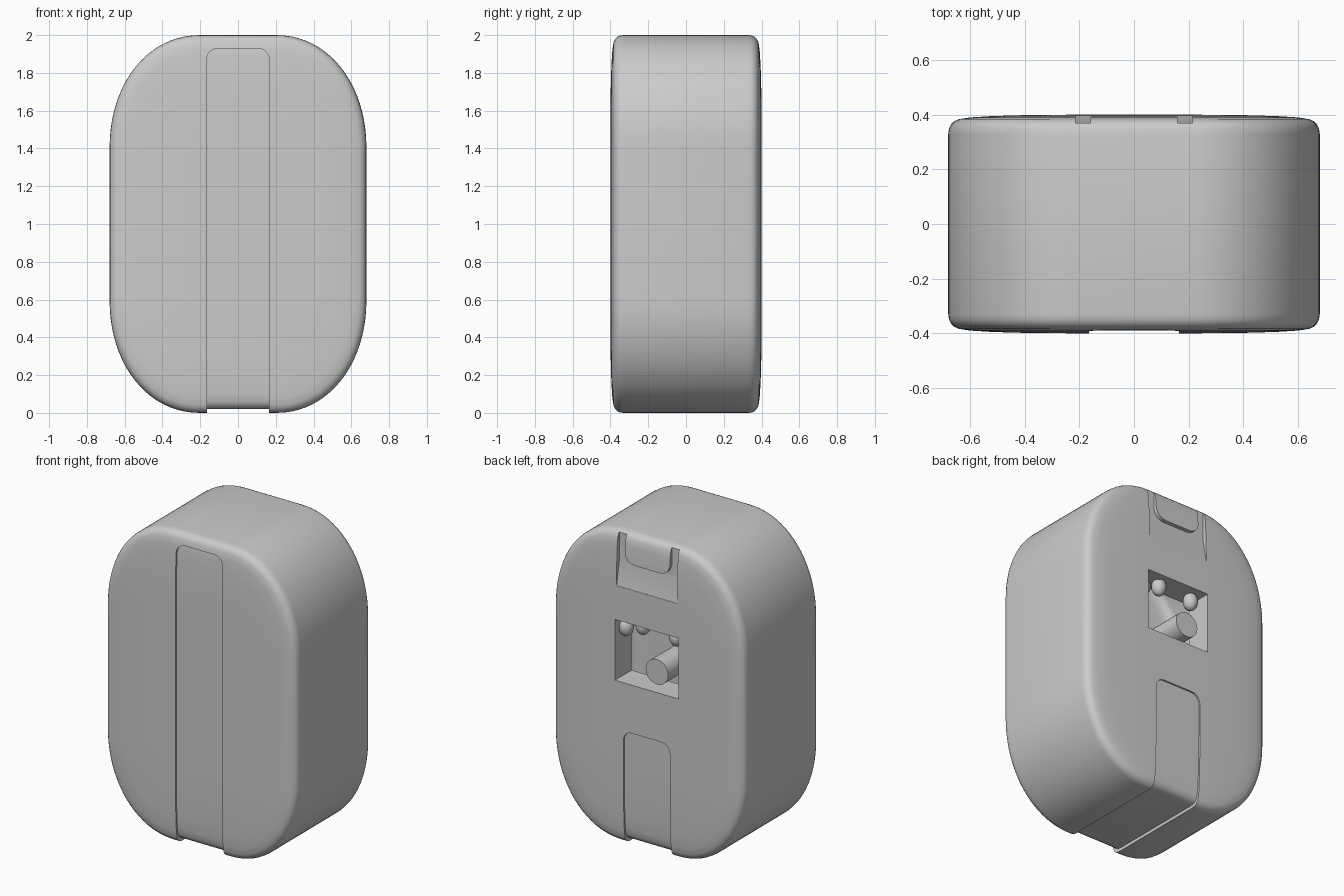
import bpy, bmesh, math

if "Cube" in bpy.data.objects:
    bpy.data.objects.remove(bpy.data.objects["Cube"])

COLL = bpy.context.scene.collection
# (inset from outline, y) from side wall to crowned face
EDGE = [(0, .33), (.003, .35), (.01, .364), (.022, .376), (.04, .384),
        (.08, .390), (.16, .395), (.3, .399), (.42, .400)]


def finish(bm, name):
    bmesh.ops.recalc_face_normals(bm, faces=bm.faces)
    me = bpy.data.meshes.new(name)
    bm.to_mesh(me)
    bm.free()
    ob = bpy.data.objects.new(name, me)
    COLL.objects.link(ob)
    return ob


def outline(inset, seg=20):
    """Soft rounded rectangle in x-z, centred on z = 1."""
    cx, cz = .20, .40
    rx, rz = .48, .60
    if inset > .4:
        cx, cz = .16, .38
    pts = []
    for q in range(4):
        sx, sz = ((1, 1), (-1, 1), (-1, -1), (1, -1))[q]
        for k in range(seg + 1):
            t = math.pi / 2 * (k / seg if q % 2 == 0 else 1 - k / seg)
            c, s = max(0, math.cos(t)) ** .96, max(0, math.sin(t)) ** .96
            pts.append((sx * (cx + (rx - inset) * c), 1 + sz * (cz + (rz - inset) * s)))
    return pts


def loft(name, inset, y0, y1):
    """Rounded body; y0 and y1 are the front and back face positions."""
    stations = [(i, y0 + .4 - y) for i, y in reversed(EDGE)]
    stations += [(i, y1 - .4 + y) for i, y in EDGE]
    bm = bmesh.new()
    rings = [[bm.verts.new((x, y, z)) for x, z in outline(min(i + inset, .45))]
             for i, y in stations]
    n = len(rings[0])
    for a, b in zip(rings, rings[1:]):
        for k in range(n):
            bm.faces.new((a[k], a[(k + 1) % n], b[(k + 1) % n], b[k]))
    bm.faces.new(rings[0])
    bm.faces.new(rings[-1])
    return finish(bm, name)


def box(name, x, y, z, bevel=0, top=True):
    """Box from ranges; bevels the top or bottom pair of y-direction edges."""
    bm = bmesh.new()
    bmesh.ops.create_cube(bm, size=1)
    for v in bm.verts:
        v.co = [r[0] if c < 0 else r[1] for c, r in zip(v.co, (x, y, z))]
    if bevel:
        level = z[1] if top else z[0]
        edges = [e for e in bm.edges
                 if all(abs(v.co.z - level) < 1e-5 for v in e.verts)
                 and abs(e.verts[0].co.y - e.verts[1].co.y) > 1e-4]
        bmesh.ops.bevel(bm, geom=edges, offset=bevel, segments=6, profile=.5,
                        affect='EDGES')
    return finish(bm, name)


def prism(name, yz, half):
    bm = bmesh.new()
    a, b = [[bm.verts.new((x, y, z)) for y, z in yz] for x in (-half, half)]
    n = len(yz)
    bm.faces.new(a)
    bm.faces.new(b)
    for k in range(n):
        bm.faces.new((a[k], a[(k + 1) % n], b[(k + 1) % n], b[k]))
    return finish(bm, name)


def cut(ob, cutter, remove=True):
    m = ob.modifiers.new("cut", 'BOOLEAN')
    m.operation, m.solver, m.object = 'DIFFERENCE', 'EXACT', cutter
    bpy.context.view_layer.objects.active = ob
    bpy.ops.object.modifier_apply(modifier=m.name)
    if remove:
        bpy.data.objects.remove(cutter)


def smooth(ob, angle=30):
    bpy.ops.object.select_all(action='DESELECT')
    ob.select_set(True)
    bpy.context.view_layer.objects.active = ob
    bpy.ops.object.shade_smooth_by_angle(angle=math.radians(angle))


# Case body
case = loft("case", 0, -.4, .4)

# Shallow strip running down the front, under the base and up the back
core = loft("strip_core", .02, -.39, .39)
for name, y, top in (("front_strip", (-.6, .011), 1.93), ("back_strip", (0, .6), .73)):
    strip = box(name, (-.165, .165), y, (-.2, top), .06)
    cut(strip, core, remove=False)
    cut(case, strip)
bpy.data.objects.remove(core)

# Hollow inside and window through the back wall
cut(case, loft("hollow", .07, -.34, .23))
cut(case, box("window", (-.225, .225), (.1, .6), (1.04, 1.43)))

# Ramped recess at the top of the back, leaving a raised tongue
recess = prism("recess", [(.397, 1.65), (.37, 1.80), (.37, 2.2), (.6, 2.2), (.6, 1.65)], .215)
cut(recess, box("tongue", (-.16, .16), (.2, .8), (1.81, 2.4), .07, top=False))
cut(case, recess)
smooth(case)

# Spindle pin seen through the window
bm = bmesh.new()
bmesh.ops.create_cone(bm, cap_ends=True, segments=32, radius1=.08, radius2=.08, depth=.75)
for v in bm.verts:
    x, y, z = v.co
    v.co = (x - .07, z + .02, y + 1.17)
smooth(finish(bm, "spindle_pin"))

# Small rounded nubs under the window lintel
for i, (x, z) in enumerate(((.2, 1.36), (.08, 1.40), (-.16, 1.39))):
    bm = bmesh.new()
    bmesh.ops.create_uvsphere(bm, u_segments=16, v_segments=10, radius=.045)
    for v in bm.verts:
        v.co = (v.co.x + x, v.co.y + .32, v.co.z * 1.3 + z)
    smooth(finish(bm, f"window_nub_{i + 1}"))
